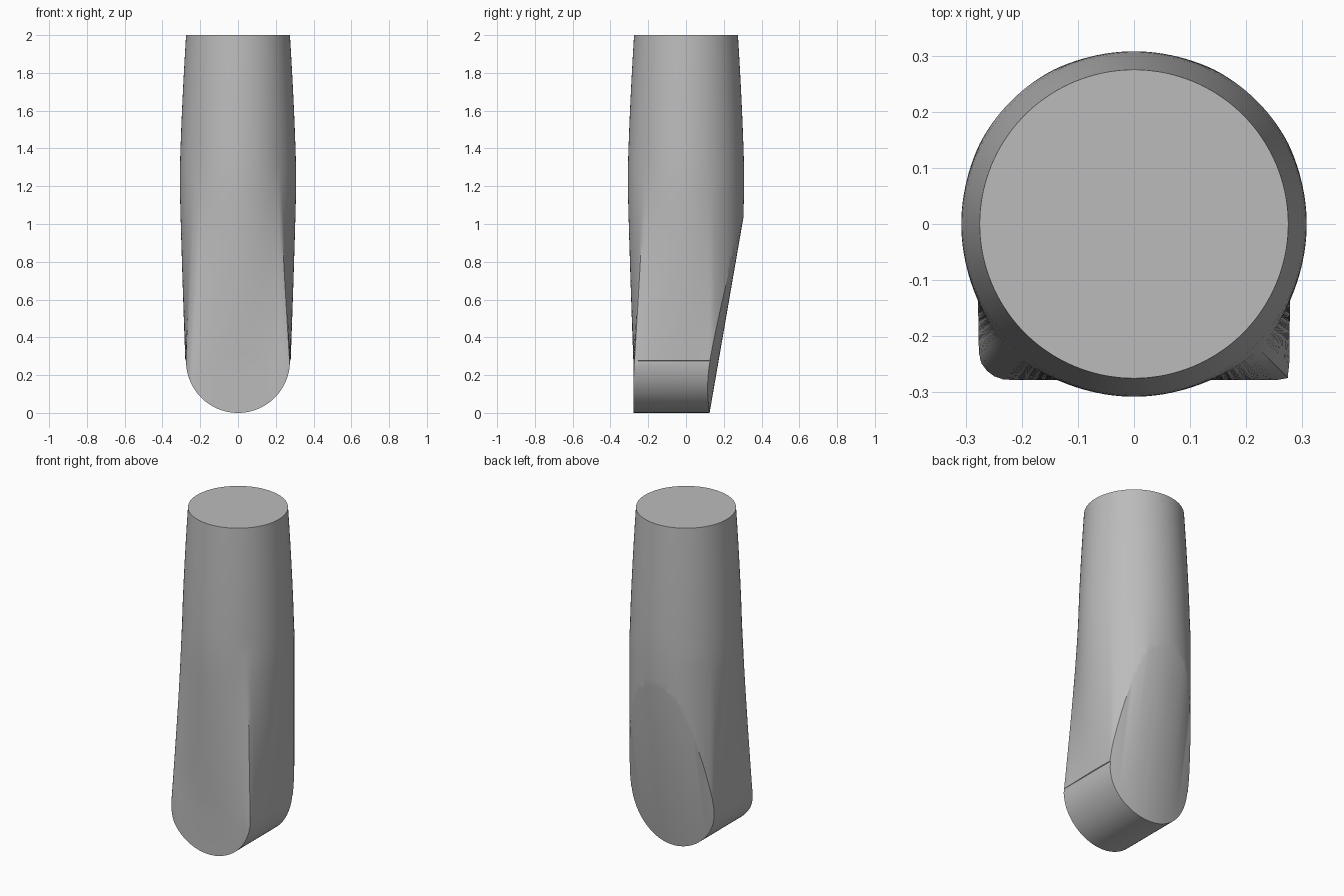
import bpy, bmesh, math
from math import cos, sin, pi, sqrt

cube = bpy.data.objects.get("Cube")
if cube:
    bpy.data.objects.remove(cube, do_unlink=True)

HALF = 0.278      # half width of the square foot
BULGE = 0.31      # radius at the widest height
TOP = 0.275       # radius of the flat top
SEGMENTS = 144

grey = bpy.data.materials.new("plain_grey")
grey.use_nodes = True
grey.diffuse_color = (0.5, 0.5, 0.5, 1)
grey.node_tree.nodes["Principled BSDF"].inputs["Base Color"].default_value = (0.5, 0.5, 0.5, 1)


def loft(name, rings):
    """Closed solid skinned through rings of equal point count."""
    bm = bmesh.new()
    loops = [[bm.verts.new(p) for p in ring] for ring in rings]
    for low, high in zip(loops, loops[1:]):
        for i in range(len(low)):
            j = (i + 1) % len(low)
            bm.faces.new((low[i], low[j], high[j], high[i]))
    bm.faces.new(loops[0][::-1])
    bm.faces.new(loops[-1])
    bmesh.ops.recalc_face_normals(bm, faces=bm.faces)
    mesh = bpy.data.meshes.new(name)
    bm.to_mesh(mesh)
    bm.free()
    mesh.materials.append(grey)
    obj = bpy.data.objects.new(name, mesh)
    bpy.context.collection.objects.link(obj)
    return obj


def square_radius(a):
    """Polar radius of the foot section, one front corner rounder."""
    c, s = abs(cos(a)), abs(sin(a))
    r = 0.055 if cos(a) < 0 else 0.012
    reach = HALF / max(c, s)
    k = HALF - r
    if min(c, s) * reach > k:
        d = (c + s) * k
        reach = d + sqrt(max(d * d - 2 * k * k + r * r, 0))
    return reach


def section(z):
    """Round above, squared towards the foot, never wider than round behind."""
    t = min(max((1.3 - z) / 1.05, 0), 1) ** 1.2
    rise = max(z - 1.15, 0) / 0.85
    circle = BULGE - (BULGE - TOP) * rise ** 1.5
    ring = []
    for i in range(SEGMENTS):
        a = 2 * pi * i / SEGMENTS
        r = circle * (1 - t) + square_radius(a) * t
        if sin(a) > 0:
            r = min(r, BULGE)
        ring.append((r * cos(a), r * sin(a), z))
    return ring


# Body: tapering column
heights = [-0.05, 0.25] + [0.25 + 1.75 * i / 30 for i in range(1, 31)]
body = loft("body", [section(z) for z in heights])

# Cutter: slot outline that rounds the foot
arc = [(TOP * cos(pi + pi * i / 64), TOP + TOP * sin(pi + pi * i / 64)) for i in range(65)]
arc = [(-0.5, TOP + 0.15)] + [(-0.5, 3)] + [(0.5, 3)] + [(0.5, TOP + 0.15)] + arc[::-1]
foot_cutter = loft("foot_cutter", [[(x, y, z) for x, z in arc] for y in (-0.6, 0.6)])


# Cutter: gently crowned slope across the back
def slope_ring(z):
    xs = [-0.4 + 0.8 * i / 40 for i in range(41)]
    back = [(x, 0.125 + 0.173 * z - 0.6 * x * x, z) for x in xs]
    return back + [(0.4, -0.8, z), (-0.4, -0.8, z)]


slope_cutter = loft("slope_cutter", [slope_ring(-0.3), slope_ring(2.3)])

bpy.context.view_layer.objects.active = body
for cutter in (foot_cutter, slope_cutter):
    mod = body.modifiers.new(cutter.name, "BOOLEAN")
    mod.operation = "INTERSECT"
    mod.solver = "EXACT"
    mod.object = cutter
    bpy.ops.object.modifier_apply(modifier=mod.name)
    bpy.data.objects.remove(cutter, do_unlink=True)

for obj in bpy.context.selected_objects:
    obj.select_set(False)
body.select_set(True)
bpy.ops.object.shade_smooth_by_angle(angle=math.radians(30))
